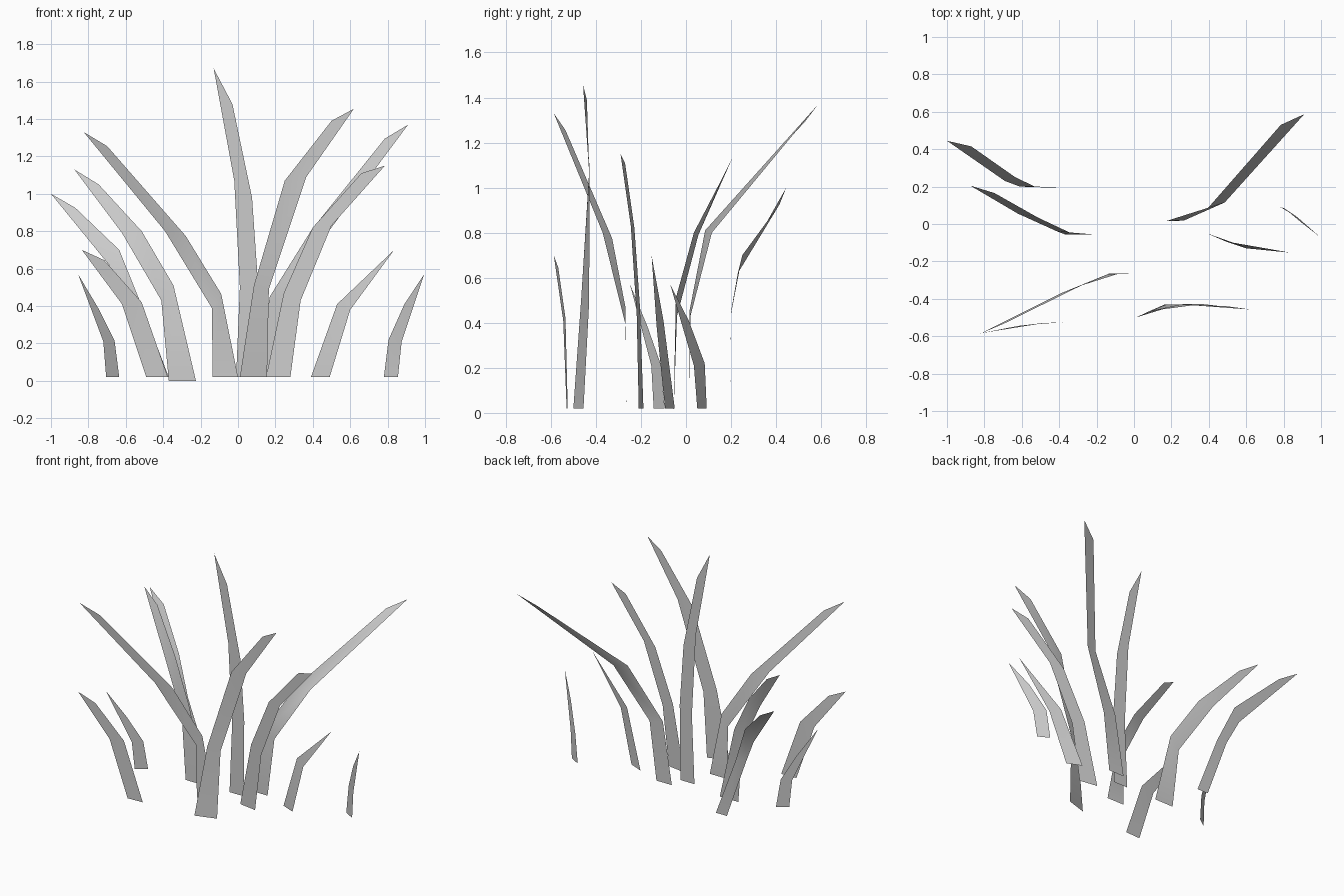
import bpy


def blade(name, left, right):
    """Flat grass blade: a strip lofted between its left and right edges.
    A longer edge closes the strip with a single pointed tip."""
    verts = left + right
    n, m = len(left), len(right)
    faces = [(i, n + i, n + i + 1, i + 1) for i in range(min(n, m) - 1)]
    if m > n:
        faces.append((n - 1, n + m - 2, n + m - 1))
    mesh = bpy.data.meshes.new(name)
    mesh.from_pydata(verts, [], faces)
    mesh.shade_smooth()
    obj = bpy.data.objects.new(name, mesh)
    bpy.context.collection.objects.link(obj)


def upright(name, plan, left, right):
    """Blade lying in a vertical plane y = a + b * x, edges given as (x, z)."""
    a, b = plan
    blade(name, *[[(x, a + b * x, z) for x, z in edge] for edge in (left, right)])


# Tall centre blade
upright("centre_blade", (-.08, 0),
        [(-.01, .02), (.01, .5), (-.02, 1.07), (-.13, 1.67)],
        [(.10, .02), (.105, .55), (.075, .98), (-.03, 1.48)])

# Tall blades leaning left
blade("tall_left_front_blade",
      [(-.135, -.265, .02), (-.14, -.268, .39), (-.39, -.37, .80), (-.825, -.587, 1.33)],
      [(0, -.265, .02), (-.09, -.268, .465), (-.28, -.328, .775), (-.70, -.535, 1.255)])
blade("tall_left_middle_blade",
      [(-.37, -.055, 0), (-.41, -.04, .43), (-.62, .055, .79), (-.875, .205, 1.13)],
      [(-.225, -.055, 0), (-.345, -.045, .51), (-.515, .035, .80), (-.745, .165, 1.05)])
blade("tall_left_back_blade",
      [(-.455, .195, .02), (-.61, .20, .45), (-.69, .23, .62), (-1, .445, 1.0)],
      [(-.37, .195, .02), (-.53, .20, .44), (-.635, .25, .70), (-.87, .415, .925)])

# Tall blades leaning right
blade("tall_right_back_blade",
      [(.10, .015, .02), (.17, .015, .45), (.395, .085, .81), (.785, .53, 1.295)],
      [(.22, .015, .02), (.27, .02, .43), (.485, .115, .80), (.91, .587, 1.37)])
upright("tall_right_middle_blade", (-.165, -.16),
        [(.15, .02), (.245, .47), (.40, .82), (.66, 1.11)],
        [(.28, .02), (.335, .43), (.50, .83), (.785, 1.15)])
blade("tall_right_front_blade",
      [(.01, -.50, .02), (.085, -.465, .51), (.25, -.43, 1.07), (.50, -.44, 1.39)],
      [(.155, -.455, .02), (.165, -.43, .49), (.365, -.428, 1.09), (.62, -.457, 1.455)])

# Short outer blades
blade("short_right_blade",
      [(.39, -.05, .02), (.53, -.10, .41)],
      [(.49, -.093, .02), (.60, -.13, .38), (.835, -.153, .70)])
blade("short_far_right_blade",
      [(.78, .092, .02), (.805, .083, .22), (.89, .012, .41)],
      [(.855, .05, .02), (.875, .035, .21), (.995, -.07, .57)])
upright("short_far_left_blade", (.35, .70),
        [(-.705, .02), (-.72, .21), (-.855, .57)],
        [(-.635, .02), (-.66, .215), (-.745, .385)])
blade("short_left_front_blade",
      [(-.49, -.53, .02), (-.62, -.545, .41), (-.835, -.587, .70)],
      [(-.375, -.525, .02), (-.515, -.535, .42), (-.715, -.567, .645)])
